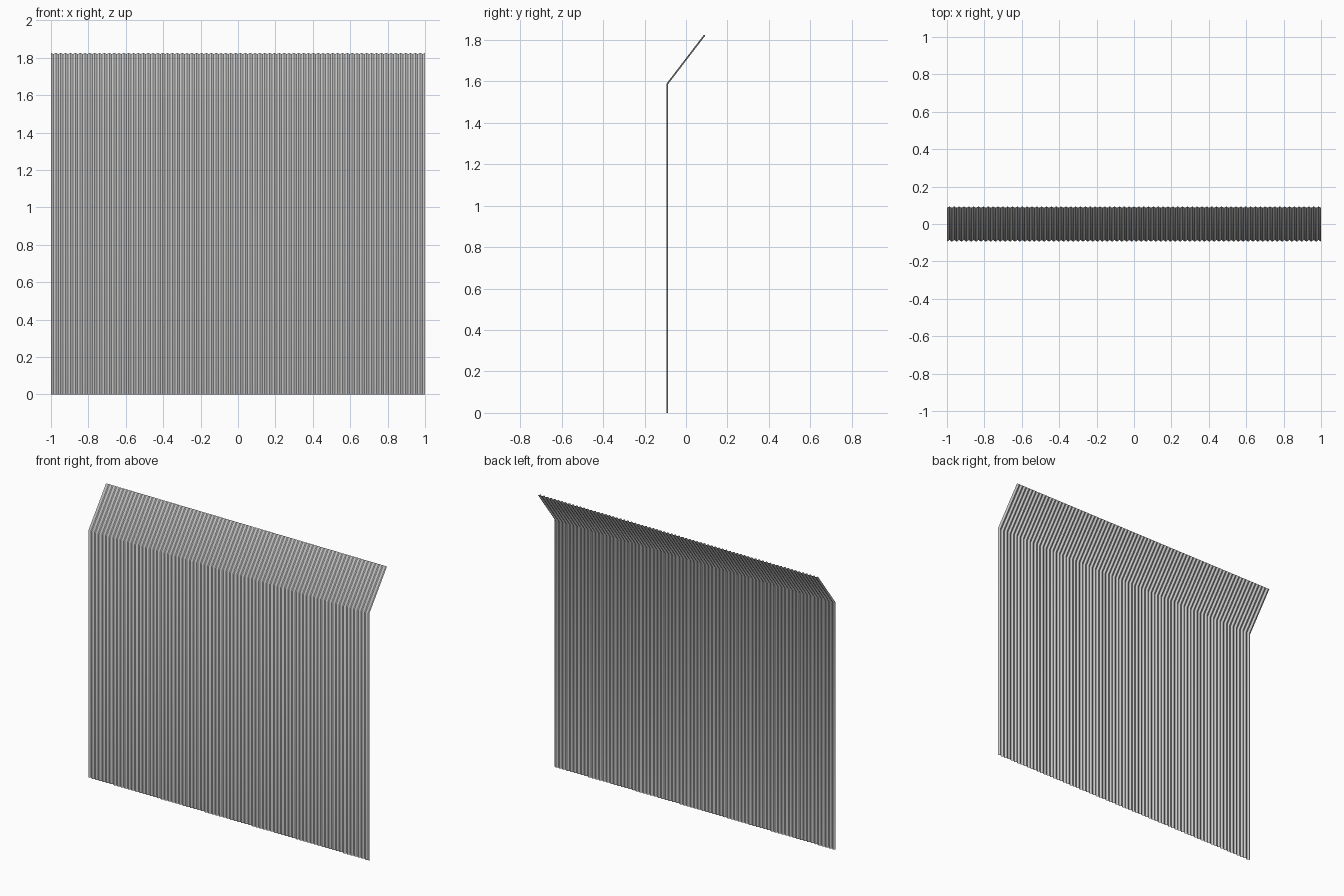
import bpy, bmesh, math
from mathutils import Vector

if "Cube" in bpy.data.objects:
    bpy.data.objects.remove(bpy.data.objects["Cube"])

WAVES, STEPS, AMP = 77, 8, 0.0038

# Side profile (y, z) of the bent sheet: foot, bend, top edge
foot, bend, top = Vector((-0.09, 0)), Vector((-0.09, 1.588)), Vector((0.09, 1.823))


def normal(a, b):
    d = (b - a).normalized()
    return Vector((-d.y, d.x))


n1, n2 = normal(foot, bend), normal(bend, top)
miter = (n1 + n2) / (1 + n1.dot(n2))
rows = [(foot, n1), (bend, miter), (top, n2)]

# Corrugated sheet: waves run across x, pushed out along each row's normal
bm = bmesh.new()
count = WAVES * STEPS
grid = []
for p, n in rows:
    line = []
    for i in range(count + 1):
        q = p + n * AMP * math.cos(2 * math.pi * i / STEPS)
        line.append(bm.verts.new((-1 + 2 * i / count, q.x, q.y)))
    grid.append(line)
for low, high in zip(grid, grid[1:]):
    for i in range(count):
        bm.faces.new((low[i], low[i + 1], high[i + 1], high[i]))

mesh = bpy.data.meshes.new("corrugated_sheet")
bm.to_mesh(mesh)
bm.free()
sheet = bpy.data.objects.new("corrugated_sheet", mesh)
bpy.context.collection.objects.link(sheet)

# Smooth waves, crisp bend
bpy.context.view_layer.objects.active = sheet
sheet.select_set(True)
bpy.ops.object.shade_smooth_by_angle(angle=math.radians(35))
